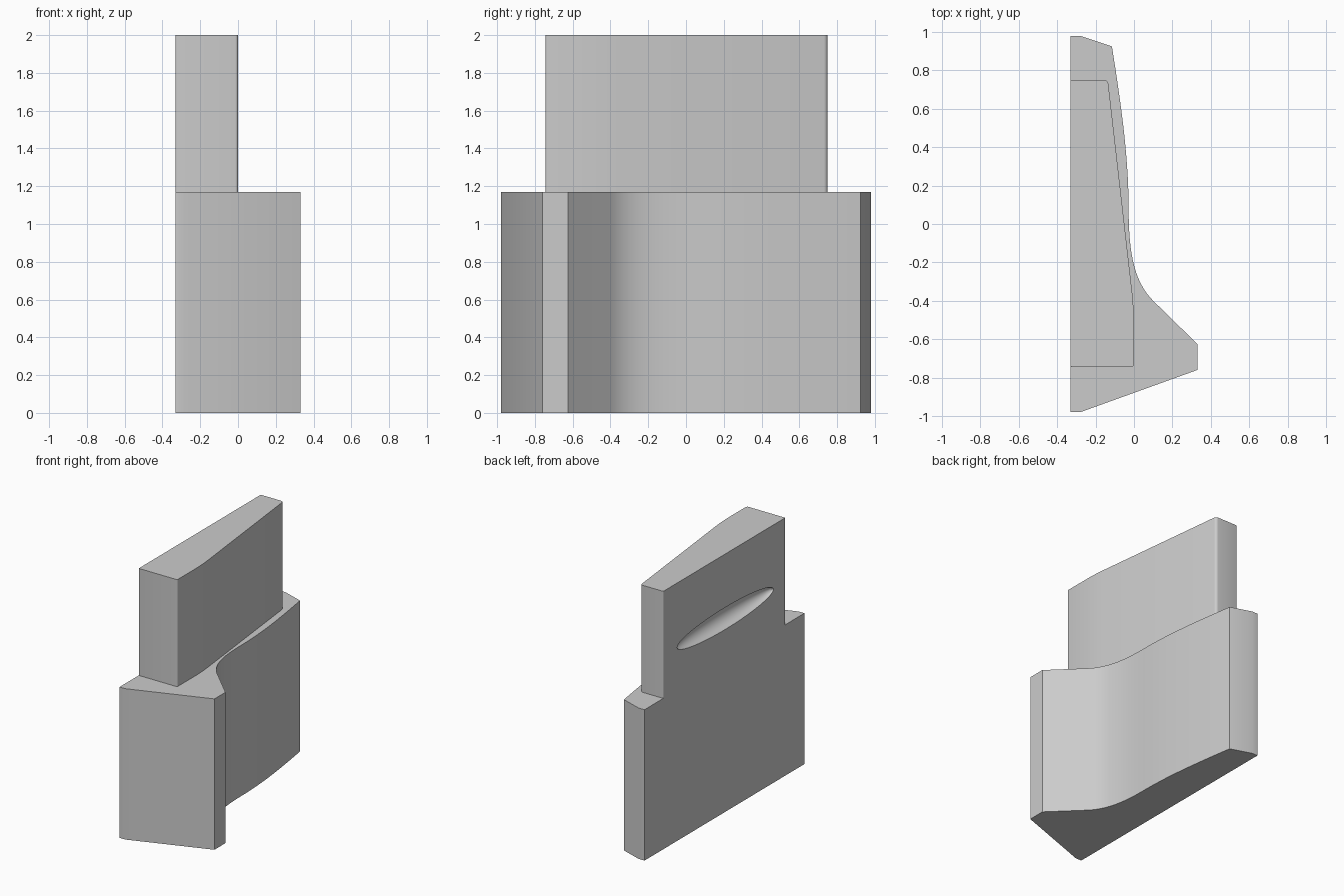
import bpy, bmesh
from mathutils import Vector
from mathutils.geometry import interpolate_bezier

cube = bpy.data.objects.get("Cube")
if cube:
    bpy.data.objects.remove(cube, do_unlink=True)

grey = bpy.data.materials.new("plain grey")
grey.use_nodes = True
colour = (0.6, 0.6, 0.6, 1)
grey.diffuse_color = colour
grey.node_tree.nodes["Principled BSDF"].inputs["Base Color"].default_value = colour


def make_object(name, bm):
    mesh = bpy.data.meshes.new(name)
    bmesh.ops.recalc_face_normals(bm, faces=bm.faces[:])
    bm.to_mesh(mesh)
    bm.free()
    mesh.materials.append(grey)
    obj = bpy.data.objects.new(name, mesh)
    bpy.context.collection.objects.link(obj)
    return obj


def prism(name, outline, bottom, top):
    """Extrude a plan outline straight up."""
    bm = bmesh.new()
    face = bm.faces.new([bm.verts.new((p[0], p[1], bottom)) for p in outline])
    moved = bmesh.ops.extrude_face_region(bm, geom=[face])["geom"]
    verts = [v for v in moved if isinstance(v, bmesh.types.BMVert)]
    bmesh.ops.translate(bm, verts=verts, vec=(0, 0, top - bottom))
    return make_object(name, bm)


def bezier(points, steps=16):
    return interpolate_bezier(*[Vector(p) for p in points], steps)


def round_corners(corners, steps=6):
    """Each corner is (x, y, setback distance)."""
    result = []
    for i, (x, y, size) in enumerate(corners):
        here = Vector((x, y))
        before = Vector(corners[i - 1][:2])
        after = Vector(corners[(i + 1) % len(corners)][:2])
        start = here + (before - here).normalized() * size
        end = here + (after - here).normalized() * size
        result += bezier((start, start.lerp(here, 0.55), end.lerp(here, 0.55), end), steps)
    return result


def apply_boolean(target, other, operation):
    mod = target.modifiers.new(operation.title(), "BOOLEAN")
    mod.operation = operation
    mod.solver = "EXACT"
    mod.object = other
    bpy.context.view_layer.objects.active = target
    bpy.ops.object.modifier_apply(modifier=mod.name)
    bpy.data.objects.remove(other, do_unlink=True)


# Lower body: flat back, flared front and a swept concave side
hollow = bezier([(0.10, -0.40), (0.0, -0.30), (-0.028, -0.15), (-0.028, 0.08)])
sweep = bezier([(-0.028, 0.08), (-0.028, 0.36), (-0.07, 0.64), (-0.115, 0.925)])
body_outline = [(-0.33, -0.98), (-0.28, -0.98), (0.33, -0.76), (0.33, -0.625)]
body_outline += hollow + sweep[1:] + [(-0.28, 0.98), (-0.33, 0.98)]
body = prism("tapered_holder", body_outline, 0, 1.17)

# Upper block: tapered, with softened upright corners
block_outline = round_corners([
    (-0.33, -0.745, 0.008), (0, -0.745, 0.015), (0, -0.44, 0.08),
    (-0.136, 0.75, 0.02), (-0.33, 0.75, 0.008)])
block = prism("upper_block", block_outline, 1.0, 2)
apply_boolean(body, block, "UNION")

# Two long scooped grooves in the flat side
for height in (1.5, 1.8):
    bm = bmesh.new()
    bmesh.ops.create_uvsphere(bm, u_segments=48, v_segments=32, radius=1)
    bmesh.ops.scale(bm, verts=bm.verts[:], vec=(0.085, 0.59, 0.085))
    bmesh.ops.translate(bm, verts=bm.verts[:], vec=(-0.33, -0.01, height))
    apply_boolean(body, make_object("groove_cutter", bm), "DIFFERENCE")

bpy.ops.object.select_all(action="DESELECT")
body.select_set(True)
bpy.context.view_layer.objects.active = body
bpy.ops.object.shade_smooth_by_angle(angle=0.35)
